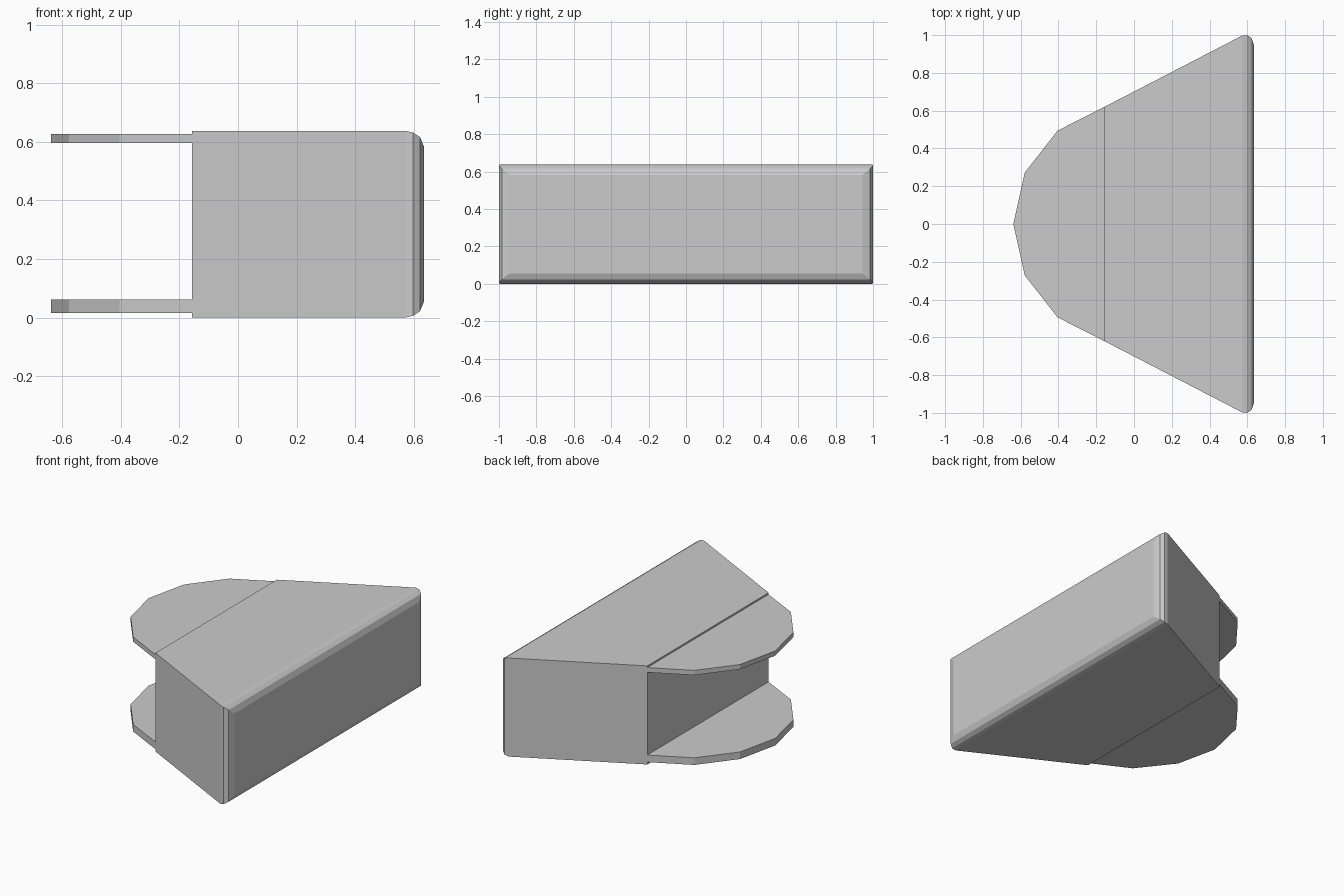
import bpy, bmesh

if "Cube" in bpy.data.objects:
    bpy.data.objects.remove(bpy.data.objects["Cube"])


def loft(name, rings):
    """Skin a list of equal-length closed rings and cap both ends."""
    bm = bmesh.new()
    loops = [[bm.verts.new(p) for p in ring] for ring in rings]
    for a, b in zip(loops, loops[1:]):
        for i in range(len(a)):
            j = (i + 1) % len(a)
            bm.faces.new((a[i], a[j], b[j], b[i]))
    bm.faces.new(loops[0][::-1])
    bm.faces.new(loops[-1])
    bmesh.ops.recalc_face_normals(bm, faces=bm.faces[:])
    mesh = bpy.data.meshes.new(name)
    bm.to_mesh(mesh)
    bm.free()
    obj = bpy.data.objects.new(name, mesh)
    bpy.context.collection.objects.link(obj)
    return obj


HEIGHT = 0.638
BACK_X, BACK_Y = -0.157, 0.62

# Wedge body: widening block with a rounded rim around its broad end
# (x, half width, top and bottom inset)
sections = [(BACK_X, BACK_Y, 0), (0.572, 0.997, 0), (0.598, 1.0, 0.006),
            (0.622, 0.985, 0.022), (0.636, 0.943, 0.056)]
loft("wedge_body", [[(x, -w, m), (x, w, m), (x, w, HEIGHT - m), (x, -w, HEIGHT - m)]
                    for x, w, m in sections])

# Two rounded plates reaching out from the narrow end
half = [(BACK_X, BACK_Y), (-0.405, 0.494), (-0.578, 0.273)]
outline = half + [(-0.639, 0)] + [(x, -y) for x, y in reversed(half)]
for name, z0, z1 in (("lower_plate", 0.015, 0.061), ("upper_plate", 0.596, 0.627)):
    loft(name, [[(x, y, z) for x, y in outline] for z in (z0, z1)])
